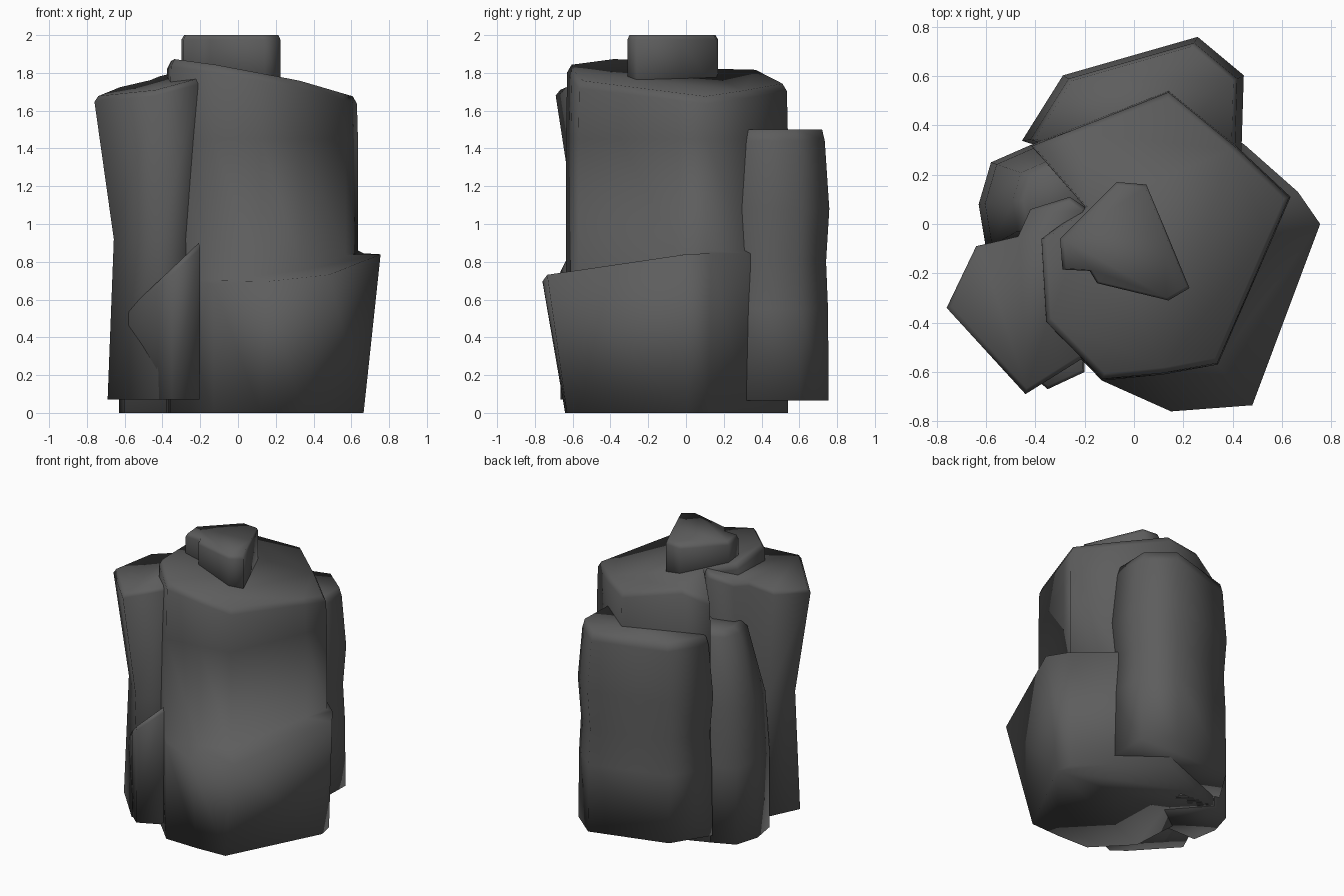
import bpy, bmesh, math

if "Cube" in bpy.data.objects:
    bpy.data.objects.remove(bpy.data.objects["Cube"])

stone = bpy.data.materials.new("dark_grey_stone")
stone.diffuse_color = (0.11, 0.11, 0.11, 1)
stone.use_nodes = True
stone.node_tree.nodes["Principled BSDF"].inputs["Base Color"].default_value = stone.diffuse_color


def skin(name, rings):
    """Smooth closed rock from a stack of rings of equal length."""
    bm = bmesh.new()
    rings = [[bm.verts.new(p) for p in r] for r in rings]
    n = len(rings[0])
    bm.faces.new(rings[0])
    bm.faces.new(rings[-1])
    for lo, hi in zip(rings, rings[1:]):
        for i in range(n):
            j = (i + 1) % n
            bm.faces.new((lo[i], lo[j], hi[j], hi[i]))
    bmesh.ops.recalc_face_normals(bm, faces=bm.faces)
    me = bpy.data.meshes.new(name)
    bm.to_mesh(me)
    bm.free()
    me.materials.append(stone)
    me.shade_smooth()
    ob = bpy.data.objects.new(name, me)
    bpy.context.collection.objects.link(ob)
    return ob


def ring(outline, centre, scale, height):
    """Scaled copy of an outline; height is a number or a function of x, y."""
    cx, cy = centre
    return [(cx + (x - cx) * scale, cy + (y - cy) * scale,
             height(x, y) if callable(height) else height) for x, y in outline]


def column(name, outline, plane, levels, centre, rim=0.95, drop=0.05, shoulder=1.0):
    """Rock column: flat rings (z, scale), then a tilted shoulder and a bevelled tilted top."""
    a, b, c = plane
    top = lambda x, y: a + b * x + c * y
    rings = [ring(outline, centre, s, z) for z, s in levels]
    rings.append(ring(outline, centre, shoulder, lambda x, y: top(x, y) - drop))
    rings.append(ring(outline, centre, rim, top))
    return skin(name, rings)


# Tall central column with a low ledge around its front right:
# each row is column (x, y), ledge offset (x, y), base offset (x, y)
body = [(0.14, 0.54, 0, 0, 0, 0), (0.41, 0.32, 0.04, 0, 0.02, 0),
        (0.635, 0.11, 0.03, 0.02, 0.01, 0.01), (0.57, -0.04, 0.185, 0.04, 0.095, 0.05),
        (0.34, -0.57, 0.14, -0.165, 0, -0.06), (0.12, -0.61, 0.03, -0.15, 0, -0.03),
        (-0.13, -0.635, 0, 0, 0, 0), (-0.36, -0.40, 0, 0, 0, 0), (-0.38, -0.06, 0, 0, 0, 0),
        (-0.2, 0.07, 0, 0, 0, 0), (-0.42, 0.32, 0, 0, 0, 0), (-0.24, 0.39, 0, 0, 0, 0)]
outline = [(r[0], r[1]) for r in body]
mid = (0.1, -0.05)
ledge_z = lambda x, y: 0.774 + 0.1 * x + 0.11 * y
top_z = lambda x, y: 1.792 - 0.175 * x - 0.045 * y - (0.1 if x < -0.4 else 0)
skin("main_column", [
    [(x + u, y + v, 0) for x, y, _, _, u, v in body],
    [(x + p, y + q, ledge_z(x + p, y + q) - 0.01) for x, y, p, q, _, _ in body],
    ring(outline, mid, 1, lambda x, y: ledge_z(x, y) + 0.01),
    ring(outline, mid, 1, 1.45),
    ring(outline, mid, 0.99, lambda x, y: top_z(x, y) - 0.04),
    ring(outline, mid, 0.95, top_z)])

# Small cap rock on the summit
column("cap_rock",
       [(-0.07, 0.17), (0.05, 0.16), (0.13, -0.03), (0.225, -0.26), (0.14, -0.31),
        (-0.15, -0.24), (-0.18, -0.19), (-0.29, -0.185), (-0.3, -0.06)],
       (2.0, 0, 0), [(1.7, 1.0)], (0, -0.1), rim=0.95, drop=0.025)

# Left front column, waisted at mid height
column("left_column",
       [(-0.76, -0.34), (-0.44, -0.69), (-0.2, -0.54), (-0.2, 0.07), (-0.26, 0.11),
        (-0.42, 0.06), (-0.47, -0.05), (-0.64, -0.09)],
       (1.86, 0.2, 0.09), [(0.07, 0.83), (0.92, 0.75)],
       (-0.35, -0.22), rim=0.95, drop=0.03)

# Sloped foot below the left column
column("left_foot",
       [(-0.58, -0.42), (-0.43, -0.6), (-0.35, -0.67), (-0.2, -0.6), (-0.2, -0.2), (-0.5, -0.2)],
       (1.08, 0.9, 0), [(0.07, 0.98)], (-0.35, -0.4), rim=0.95, drop=0.03)

# Left back column, tapering into the notch
column("left_back_column",
       [(-0.63, 0.08), (-0.58, 0.25), (-0.42, 0.32), (-0.15, 0.3), (-0.15, -0.1), (-0.6, -0.1)],
       (1.49, 0, 0), [(0, 1), (0.55, 1), (0.98, 0.94)],
       (-0.2, 0.12), rim=0.58, drop=0.04, shoulder=0.68)

# Back column
column("back_column",
       [(-0.435, 0.34), (-0.275, 0.595), (0.25, 0.745), (0.43, 0.595), (0.42, 0.27), (0, 0.2)],
       (1.5, 0, 0), [(0.065, 1.03), (0.55, 1.02), (0.8, 0.99), (1.08, 1.04)],
       (0.05, 0.4), rim=0.93, drop=0.06, shoulder=0.97)
